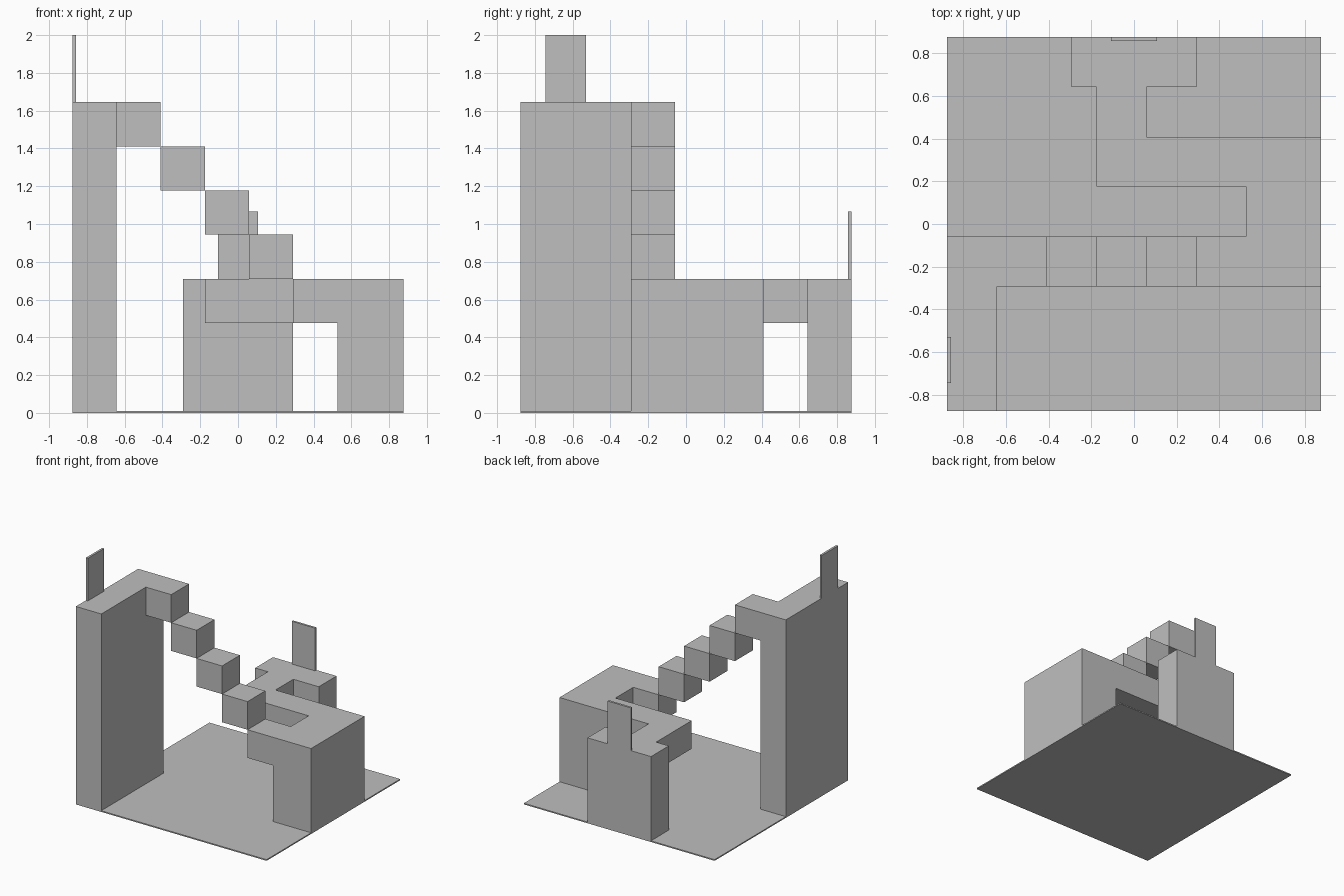
import bpy
import bmesh
import math
from itertools import product
from mathutils import Vector

cube = bpy.data.objects.get("Cube")
if cube:
    bpy.data.objects.remove(cube)

grey = bpy.data.materials.new("light_grey")
grey.use_nodes = True
GREY = (0.52, 0.52, 0.52, 1)
grey.diffuse_color = GREY
grey.node_tree.nodes["Principled BSDF"].inputs["Base Color"].default_value = GREY

U = 0.2338          # side of one step block
H = 3.75 * U        # half width of the square base
BASE = 0.01         # base thickness
DECK = 0.71         # top of the low walkway
TOP = DECK + 4 * U  # top of the tower
THIN = 0.018        # panel thickness


def build(name, *boxes):
    """Joins axis-aligned boxes (min corner, max corner) into one clean solid."""
    cuts = [sorted({round(c[a], 4) for b in boxes for c in b}) for a in range(3)]

    def filled(cell):
        if any(i < 0 or i >= len(k) - 1 for i, k in zip(cell, cuts)):
            return False
        mid = [(k[i] + k[i + 1]) / 2 for i, k in zip(cell, cuts)]
        return any(all(lo[a] < mid[a] < hi[a] for a in range(3)) for lo, hi in boxes)

    bm = bmesh.new()
    for cell in product(*(range(len(k) - 1) for k in cuts)):
        if not filled(cell):
            continue
        for a, side in product(range(3), (0, 1)):
            neighbour = list(cell)
            neighbour[a] += 2 * side - 1
            if filled(neighbour):
                continue
            # Outer face of this cell
            b, c = (a + 1) % 3, (a + 2) % 3
            loop = [(0, 0), (1, 0), (1, 1), (0, 1)]
            verts = []
            for p, q in loop if side else reversed(loop):
                co = Vector()
                co[a] = cuts[a][cell[a] + side]
                co[b] = cuts[b][cell[b] + p]
                co[c] = cuts[c][cell[c] + q]
                verts.append(bm.verts.new(co))
            bm.faces.new(verts)
    bmesh.ops.remove_doubles(bm, verts=bm.verts, dist=0.0005)
    bmesh.ops.dissolve_limit(bm, angle_limit=math.radians(1),
                             verts=bm.verts, edges=bm.edges)
    mesh = bpy.data.meshes.new(name)
    bm.to_mesh(mesh)
    bm.free()
    mesh.materials.append(grey)
    obj = bpy.data.objects.new(name, mesh)
    bpy.context.collection.objects.link(obj)
    return obj


# Edges shared by the blocks, on the step module
left, inner = -H, -H + U
front, step_back = -1.25 * U, -0.25 * U
low = DECK - U

# Ground plate
build("base", ((-H, -H, 0), (H, H, BASE)))

# Tall tower with the first step joined to its top
build("tower",
      ((left, -H, BASE), (inner, step_back, TOP)),
      ((inner, front, TOP - U), (inner + U, step_back, TOP)))

# Floating steps that go down towards the walkway
for i in range(1, 4):
    x, z = inner + i * U, TOP - i * U
    build(f"step_{i}", ((x, front, z - U), (x + U, step_back, z)))

# Low walkway: side pillar, front arm, cross arm, link and back pillar
x0, x1 = -0.75 * U, 2.25 * U
y0, y1, y2 = 0.75 * U, 1.75 * U, 2.75 * U
build("walkway",
      ((x1, front, BASE), (H, y1, DECK)),
      ((x1 - U, front, low), (x1, step_back, DECK)),
      ((x0, y0, low), (x1, y1, DECK)),
      ((x0, y1, low), (x0 + U, y2, DECK)),
      ((-1.25 * U, y2, BASE), (1.25 * U, H, DECK)))

# Thin upright panels at both ends of the route
build("tower_panel", ((-H, -0.745, TOP), (-H + THIN, -0.53, 2.0)))
build("back_panel", ((-0.107, H - THIN, DECK), (0.107, H, 1.065)))
